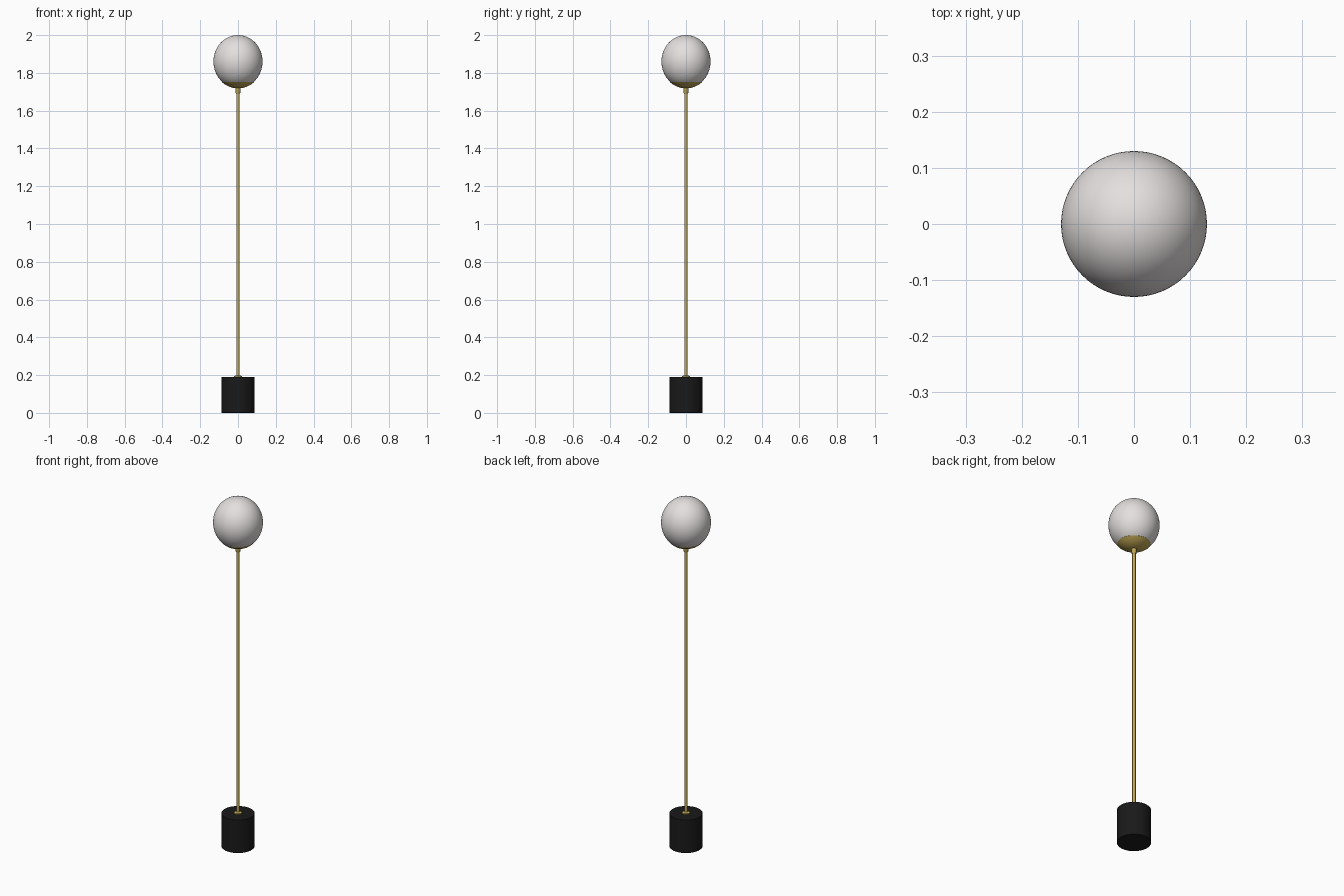
import bpy, bmesh, math

if "Cube" in bpy.data.objects:
    bpy.data.objects.remove(bpy.data.objects["Cube"])


def material(name, rgb):
    m = bpy.data.materials.new(name)
    m.diffuse_color = (*rgb, 1)
    m.use_nodes = True
    m.node_tree.nodes["Principled BSDF"].inputs["Base Color"].default_value = m.diffuse_color
    return m


BLACK = material("matte_black", (0.010, 0.010, 0.010))
BRASS = material("brass", (0.53, 0.39, 0.09))
GLASS = material("opal_glass", (0.77, 0.74, 0.73))


def lathe(name, profile, mat, steps=48):
    """Spin an (r, z) profile around z; points with r = 0 close the ends."""
    bm = bmesh.new()
    verts = [bm.verts.new((r, 0, z)) for r, z in profile]
    edges = [bm.edges.new(p) for p in zip(verts, verts[1:])]
    bmesh.ops.spin(bm, geom=verts + edges, cent=(0, 0, 0), axis=(0, 0, 1),
                   angle=math.tau, steps=steps, use_merge=False)
    bmesh.ops.remove_doubles(bm, verts=bm.verts, dist=1e-5)
    bmesh.ops.recalc_face_normals(bm, faces=bm.faces)
    me = bpy.data.meshes.new(name)
    bm.to_mesh(me)
    bm.free()
    me.materials.append(mat)
    ob = bpy.data.objects.new(name, me)
    bpy.context.collection.objects.link(ob)
    bpy.context.view_layer.objects.active = ob
    bpy.ops.object.select_all(action='DESELECT')
    ob.select_set(True)
    bpy.ops.object.shade_smooth_by_angle(angle=math.radians(35))
    return ob


def oval(a0, a1, n, grow=0.0):
    """Arc of the globe outline, angles measured from the lowest point."""
    pts = []
    for i in range(n + 1):
        a = math.radians(a0 + (a1 - a0) * i / n)
        r = 0 if a in (0, math.pi) else (0.13 + grow) * math.sin(a)
        pts.append((r, 1.86 - (0.14 + grow) * math.cos(a)))
    return pts


# Heavy cylindrical base with a slightly eased edge
lathe("base", [(0, 0), (0.086, 0), (0.087, 0.001), (0.087, 0.189),
               (0.086, 0.19), (0, 0.19)], BLACK, 64)

# Collar where the pole enters the base
lathe("base_collar", [(0, 0.188), (0.02, 0.188), (0.02, 0.195),
                      (0.013, 0.199), (0, 0.199)], BRASS, 32)

# Slim straight pole
lathe("pole", [(0, 0.19), (0.009, 0.19), (0.009, 1.72), (0, 1.72)], BRASS, 32)

# Neck fitting under the globe
lathe("neck", [(0, 1.692), (0.011, 1.692), (0.013, 1.696),
               (0.013, 1.722), (0, 1.722)], BRASS, 32)

# Shallow cup that holds the globe
lathe("globe_cup", oval(0, 40, 12, 0.002) + oval(40, 0, 12, -0.001), BRASS, 64)

# Slightly tall opal globe
lathe("globe", oval(0, 180, 40), GLASS, 64)
